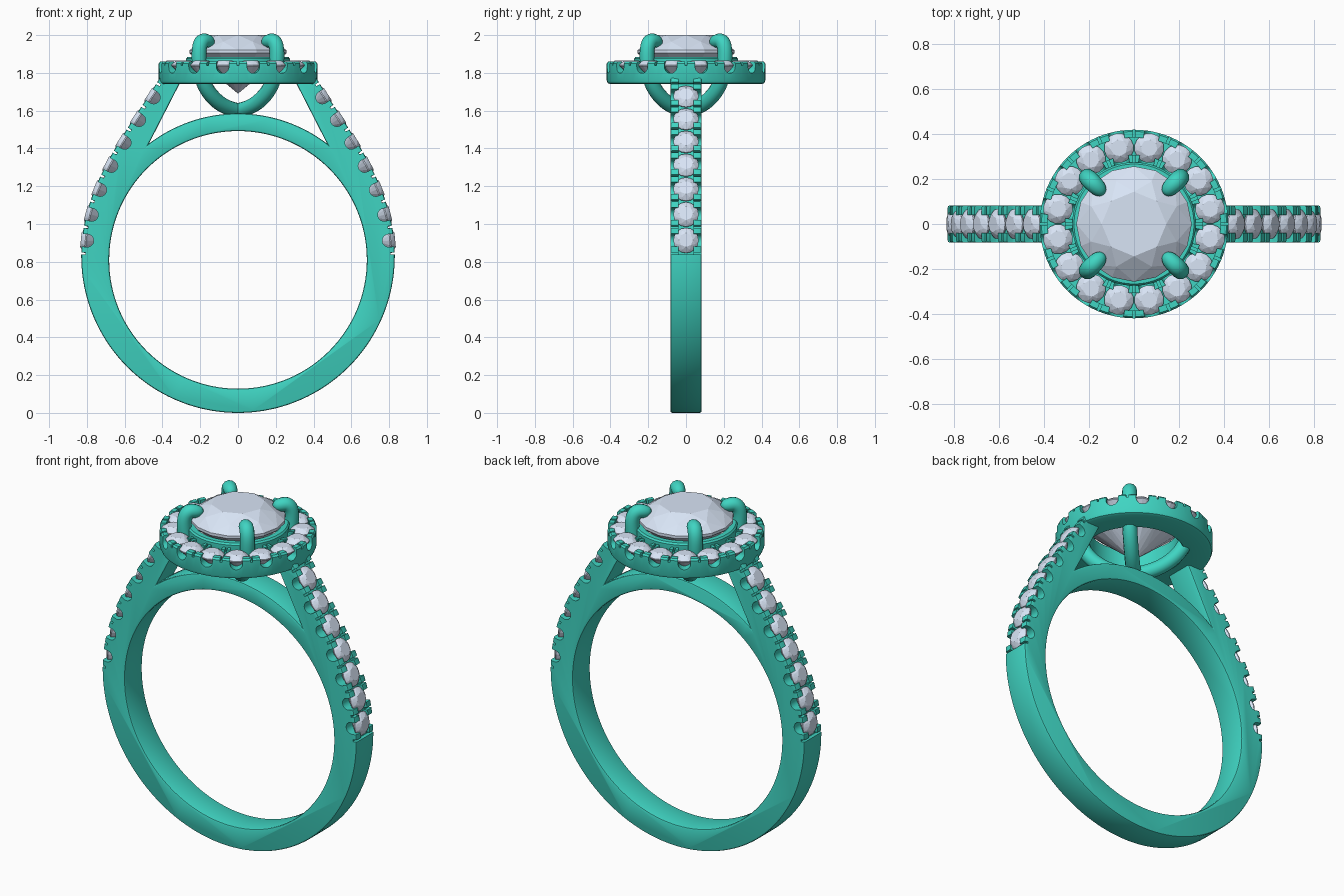
import bpy, bmesh
from math import sin, cos, pi, radians
from mathutils import Matrix, Vector
from mathutils.geometry import interpolate_bezier

if "Cube" in bpy.data.objects:
    bpy.data.objects.remove(bpy.data.objects["Cube"])


def material(name, rgb):
    m = bpy.data.materials.new(name)
    m.diffuse_color = (*rgb, 1)
    m.use_nodes = True
    m.node_tree.nodes["Principled BSDF"].inputs["Base Color"].default_value = m.diffuse_color
    return m


METAL = material("green_metal", (0.05, 0.66, 0.54))
GEM = material("pale_blue_stone", (0.69, 0.78, 0.92))


def finish(bm, name, mat=None):
    bmesh.ops.recalc_face_normals(bm, faces=bm.faces)
    me = bpy.data.meshes.new(name)
    bm.to_mesh(me)
    bm.free()
    ob = bpy.data.objects.new(name, me)
    bpy.context.collection.objects.link(ob)
    if mat:
        me.materials.append(mat)
    else:
        ob.hide_render = True
    return ob


def bake(ob):
    dg = bpy.context.evaluated_depsgraph_get()
    me = bpy.data.meshes.new_from_object(ob.evaluated_get(dg))
    ob.modifiers.clear()
    ob.data = me


def cut(ob, *cutters):
    for c in cutters:
        m = ob.modifiers.new("cut", 'BOOLEAN')
        m.object, m.operation, m.solver = c, 'DIFFERENCE', 'EXACT'
    bake(ob)
    for c in cutters:
        bpy.data.objects.remove(c)


def smooth(ob, angle=35):
    ob.data.shade_smooth()
    ob.data.set_sharp_from_angle(angle=radians(angle))


def prism(bm, pts, mat, z0, z1):
    lo = [bm.verts.new(mat @ Vector((x, y, z0))) for x, y in pts]
    hi = [bm.verts.new(mat @ Vector((x, y, z1))) for x, y in pts]
    bm.faces.new(lo)
    bm.faces.new(hi)
    for i in range(len(pts)):
        j = (i + 1) % len(pts)
        bm.faces.new((lo[i], lo[j], hi[j], hi[i]))


def lathe(name, profile, mat=None, segs=96):
    bm = bmesh.new()
    rings = [[bm.verts.new((r * cos(2 * pi * k / segs), r * sin(2 * pi * k / segs), z))
              for r, z in profile] for k in range(segs)]
    n = len(profile)
    for k in range(segs):
        a, b = rings[k], rings[(k + 1) % segs]
        for i in range(n):
            bm.faces.new((a[i], b[i], b[(i + 1) % n], a[(i + 1) % n]))
    return finish(bm, name, mat)


def stone(bm, mat, r, girdle, table, culet, band):
    """Round brilliant cut; height runs along the local y axis."""
    def ring(rad, h, n, off=0.0):
        return [(rad * cos(2 * pi * (k + off) / n), h, rad * sin(2 * pi * (k + off) / n)) for k in range(n)]
    mid = girdle + (table - girdle) * 0.6
    low = girdle + (culet - girdle) * 0.72
    pts = ring(r * .56, table, 8) + ring(r * .8, mid, 8, .5) + ring(r, girdle + band, 16) \
        + ring(r, girdle - band, 16) + ring(r * .3, low, 8, .5) + [(0, culet, 0)]
    vs = [bm.verts.new(mat @ Vector(p)) for p in pts]
    res = bmesh.ops.convex_hull(bm, input=vs)
    junk = [v for v in set(res["geom_interior"] + res["geom_unused"]) if isinstance(v, bmesh.types.BMVert)]
    if junk:
        bmesh.ops.delete(bm, geom=junk, context='VERTS')


def frame(loc, tangent, normal):
    t, n = tangent.normalized(), normal.normalized()
    m = Matrix((t, n, t.cross(n))).transposed().to_4x4()
    m.translation = loc
    return m


U_NOTCH = [(.034 * cos(pi + pi * k / 12), -.028 + .034 * sin(pi + pi * k / 12)) for k in range(13)]
U_NOTCH += [(.034, .04), (-.034, .04)]
SLIT = [(-.006, -.022), (.006, -.022), (.006, .04), (-.006, .04)]
XZ = Matrix(((1, 0, 0, 0), (0, 0, 1, 0), (0, 1, 0, 0), (0, 0, 0, 1)))

# Outer edge of the shoulder, from mid-side up to the halo
edge = [Vector(p) for p in interpolate_bezier((.83, .83, 0), (.83, 1.2, 0), (.60, 1.47, 0), (.41, 1.78, 0), 81)]
edge = [Vector((p.x, 0, p.y)) for p in edge]


def along(s):
    """Point and tangent at arc length s on the shoulder edge."""
    for a, b in zip(edge, edge[1:]):
        d = (b - a).length
        if s <= d:
            return a + (b - a) * (s / d), b - a
        s -= d
    return edge[-1], edge[-1] - edge[-2]


# Shank: round band, shoulders and bridge as one outline
half = [(.83 * sin(pi / 2 * k / 48), .83 - .83 * cos(pi / 2 * k / 48)) for k in range(48)]
half += [(p.x, p.z) for p in edge[::2]]
half += [(.29, 1.78)]
a0 = .655
half += [(.775 * sin(a0 * (1 - k / 24)), .81 + .775 * cos(a0 * (1 - k / 24))) for k in range(25)]
outline = half + [(-x, z) for x, z in reversed(half[1:-1])]
bm = bmesh.new()
prism(bm, outline, XZ, -.083, .083)
shank = finish(bm, "shank", METAL)
bm = bmesh.new()
prism(bm, [(.682 * cos(2 * pi * k / 128), .81 + .682 * sin(2 * pi * k / 128)) for k in range(128)], XZ, -.3, .3)
cut(shank, finish(bm, "finger_hole"))
bev = shank.modifiers.new("soft_edges", 'BEVEL')
bev.width, bev.segments, bev.limit_method, bev.angle_limit = .01, 2, 'ANGLE', radians(40)
bake(shank)

# Shoulder settings: side notches, central channel, split claws and stones
notches, slits, channel, gems = (bmesh.new() for _ in range(4))
for side in (1, -1):
    def placed(s):
        p, t = along(s)
        n = Vector((t.z, 0, -t.x))
        f = Vector((side, 1, 1))
        return frame(p * f, t * f, n * f)
    for k in range(7):
        m = placed(.085 + .143 * k)
        prism(notches, U_NOTCH, m, -.12, .12)
        stone(gems, m, .067, -.02, .006, -.085, .003)
    for k in range(8):
        prism(slits, SLIT, placed(.0135 + .143 * k), -.12, .12)
    rows = [placed(.01 + .0515 * k) for k in range(21)]
    inner = [m @ Vector((0, -.03, 0)) for m in rows]
    outer = [m @ Vector((0, .05, 0)) for m in reversed(rows)]
    prism(channel, [(p.x, p.z) for p in inner + outer], XZ, -.04, .04)
cut(shank, finish(notches, "shoulder_notches"), finish(channel, "shoulder_channel"),
    finish(slits, "shoulder_slits"))
smooth(shank)
finish(gems, "shoulder_stones", GEM)

# Halo ring with sixteen stones
halo = lathe("halo", [(.265, 1.745), (.27, 1.74), (.40, 1.74), (.414, 1.746), (.42, 1.76),
                      (.42, 1.85), (.412, 1.86), (.273, 1.86), (.265, 1.852)], METAL)
notches, slits, gems = (bmesh.new() for _ in range(3))
for k in range(16):
    for half_step, bm, shape in ((.5, notches, U_NOTCH), (0, slits, SLIT)):
        a = 2 * pi * (k + half_step) / 16
        m = frame(Vector((0, 0, 1.86)), Vector((-sin(a), cos(a), 0)), Vector((0, 0, 1)))
        sign = 1 if (m.col[2].xyz.dot(Vector((cos(a), sin(a), 0))) > 0) else -1
        prism(bm, shape, m, sign * .25, sign * .46)
        if half_step:
            stone(gems, m @ Matrix.Translation((0, 0, sign * .345)), .066, -.02, .006, -.085, .003)
cut(halo, finish(notches, "halo_notches"),
    lathe("halo_channel", [(.307, 1.83), (.385, 1.83), (.385, 1.92), (.307, 1.92)]),
    finish(slits, "halo_slits"))
smooth(halo)
finish(gems, "halo_stones", GEM)

# Collar under the centre stone
smooth(lathe("collar", [(.238, 1.79), (.27, 1.79), (.275, 1.80), (.275, 1.875), (.267, 1.885), (.238, 1.885)], METAL))

# Centre stone
bm = bmesh.new()
stone(bm, frame(Vector((0, 0, 0)), Vector((1, 0, 0)), Vector((0, 0, 1))), .257, 1.912, 2.0, 1.69, .008)
finish(bm, "centre_stone", GEM)

# Four curved claws rising from the bridge
path = [(0, 1.60, 1), (.10, 1.615, 1), (.22, 1.69, 1), (.285, 1.79, 1), (.296, 1.92, 1),
        (.272, 1.972, 1), (.225, 1.968, .95), (.195, 1.955, .6), (.19, 1.952, .05)]
for k, name in enumerate(("back_right", "back_left", "front_left", "front_right")):
    a = pi / 4 + pi / 2 * k
    cu = bpy.data.curves.new(name + "_claw", 'CURVE')
    cu.dimensions, cu.bevel_depth, cu.bevel_resolution, cu.use_fill_caps = '3D', .04, 4, True
    sp = cu.splines.new('NURBS')
    sp.points.add(len(path) - 1)
    for p, (r, z, w) in zip(sp.points, path):
        p.co, p.radius = (r * cos(a), r * sin(a), z, 1), w
    sp.order_u, sp.use_endpoint_u, sp.resolution_u = 3, True, 6
    tmp = bpy.data.objects.new("claw_path", cu)
    bpy.context.collection.objects.link(tmp)
    me = bpy.data.meshes.new_from_object(tmp.evaluated_get(bpy.context.evaluated_depsgraph_get()))
    bpy.data.objects.remove(tmp)
    claw = bpy.data.objects.new(name + "_claw", me)
    bpy.context.collection.objects.link(claw)
    me.materials.clear()
    me.materials.append(METAL)
    smooth(claw, 50)
